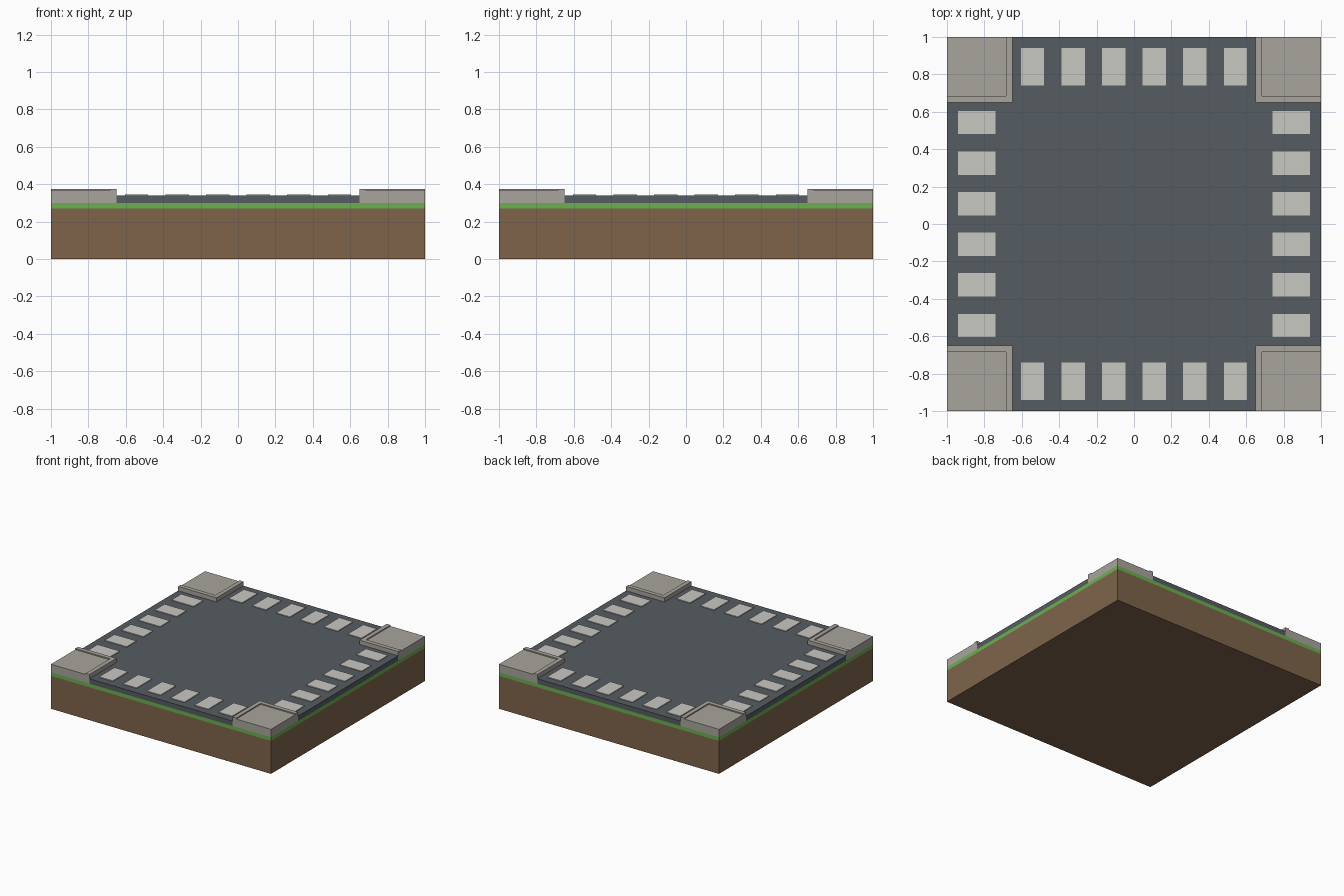
import bpy, bmesh

if "Cube" in bpy.data.objects:
    bpy.data.objects.remove(bpy.data.objects["Cube"])


def material(name, srgb):
    m = bpy.data.materials.new(name)
    lin = [(c / 255 / 12.92 if c <= 10 else ((c / 255 + 0.055) / 1.055) ** 2.4) for c in srgb]
    m.diffuse_color = (*lin, 1.0)
    m.use_nodes = True
    m.node_tree.nodes["Principled BSDF"].inputs["Base Color"].default_value = m.diffuse_color
    return m


SOIL = material("brown soil", (127, 100, 74))
GRASS = material("green grass", (107, 176, 80))
ASPHALT = material("dark asphalt", (86, 92, 98))
PAINT = material("white paint", (201, 200, 194))
CONCRETE = material("grey concrete", (169, 165, 157))


def prism(name, outline, z0, z1, mat):
    """Extrude a flat outline from z0 up to z1."""
    bm = bmesh.new()
    face = bm.faces.new([bm.verts.new((x, y, z0)) for x, y in outline])
    top = bmesh.ops.extrude_face_region(bm, geom=[face])["geom"]
    for v in top:
        if isinstance(v, bmesh.types.BMVert):
            v.co.z = z1
    bmesh.ops.recalc_face_normals(bm, faces=bm.faces)
    mesh = bpy.data.meshes.new(name)
    bm.to_mesh(mesh)
    bm.free()
    mesh.materials.append(mat)
    obj = bpy.data.objects.new(name, mesh)
    bpy.context.collection.objects.link(obj)
    return obj


def rect(x0, x1, y0, y1):
    return [(x0, y0), (x1, y0), (x1, y1), (x0, y1)]


# Ground layers
prism("soil_base", rect(-1, 1, -1, 1), 0.0, 0.27, SOIL)
prism("grass_layer", rect(-1, 1, -1, 1), 0.27, 0.30, GRASS)

# Cross-shaped road between the corner pavements
C = 0.65
cross = [(-C, -1), (C, -1), (C, -C), (1, -C), (1, C), (C, C),
         (C, 1), (-C, 1), (-C, C), (-1, C), (-1, -C), (-C, -C)]
prism("road_crossing", cross, 0.30, 0.34, ASPHALT)

# Corner pavements: slab with a slightly raised kerb on the two road sides
K = C + 0.035
kerb = [(C, C), (1, C), (1, K), (K, K), (K, 1), (C, 1)]
for sx in (-1, 1):
    for sy in (-1, 1):
        def flip(pts):
            return [(x * sx, y * sy) for x, y in pts]
        prism("pavement_slab", flip(rect(K, 1, K, 1)), 0.30, 0.366, CONCRETE)
        prism("pavement_kerb", flip(kerb), 0.30, 0.375, CONCRETE)

# Crosswalk stripes, six on each of the four road arms
for i in range(6):
    c = (i - 2.5) * 0.217
    for s in (-1, 1):
        a, b = sorted((0.74 * s, 0.94 * s))
        prism("crosswalk_stripe", rect(c - 0.0625, c + 0.0625, a, b), 0.34, 0.346, PAINT)
        prism("crosswalk_stripe", rect(a, b, c - 0.0625, c + 0.0625), 0.34, 0.346, PAINT)
